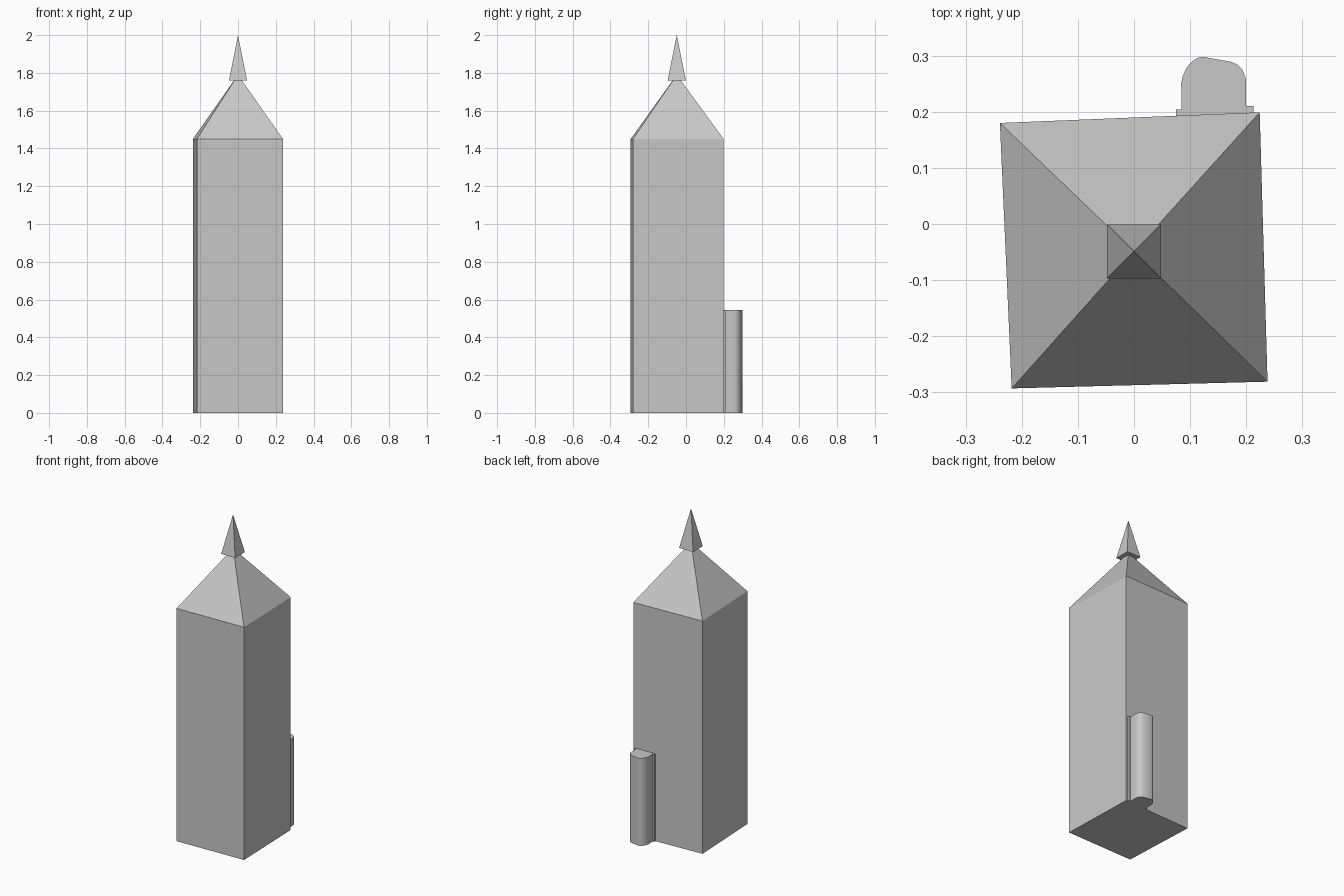
import bpy
import bmesh
import math

if "Cube" in bpy.data.objects:
    bpy.data.objects.remove(bpy.data.objects["Cube"], do_unlink=True)

# Single stone colour
stone = bpy.data.materials.new("light_grey_stone")
stone.use_nodes = True
GREY = (0.58, 0.58, 0.58, 1)
stone.diffuse_color = GREY
stone.node_tree.nodes["Principled BSDF"].inputs["Base Color"].default_value = GREY


def finish(name, bm):
    bmesh.ops.recalc_face_normals(bm, faces=bm.faces)
    mesh = bpy.data.meshes.new(name)
    bm.to_mesh(mesh)
    bm.free()
    mesh.materials.append(stone)
    obj = bpy.data.objects.new(name, mesh)
    bpy.context.collection.objects.link(obj)
    return obj


def prism(name, outline, z0, z1):
    """Closed outline raised straight up and capped."""
    bm = bmesh.new()
    base = bm.faces.new([bm.verts.new((x, y, z0)) for x, y in outline])
    raised = bmesh.ops.extrude_face_region(bm, geom=[base], use_keep_orig=True)
    for v in raised["geom"]:
        if isinstance(v, bmesh.types.BMVert):
            v.co.z = z1
    return finish(name, bm)


def pyramid(name, outline, z0, apex, closed=True):
    """Outline joined to one apex."""
    bm = bmesh.new()
    ring = [bm.verts.new((x, y, z0)) for x, y in outline]
    tip = bm.verts.new(apex)
    for i, v in enumerate(ring):
        bm.faces.new((v, ring[(i + 1) % len(ring)], tip))
    if closed:
        bm.faces.new(ring[::-1])
    return finish(name, bm)


EAVES = 1.45
CENTRE_Y = -0.049

# Tower walls, slightly skewed in plan
plan = [(-0.218, -0.293), (0.238, -0.281), (0.224, 0.199), (-0.239, 0.18)]
prism("tower_walls", plan, 0, EAVES)

# Steep four-sided roof
pyramid("tower_roof", plan, EAVES, (0, CENTRE_Y, 1.79))

# Overhanging spire on the roof tip
s = 0.048
square = [(x * s, CENTRE_Y + y * s) for x, y in ((-1, -1), (1, -1), (1, 1), (-1, 1))]
pyramid("spire", square, 1.76, (0, CENTRE_Y, 2))

# Round-ended stair turret on the back wall
turret_plan = [
    (0.085, 0.18), (0.085, 0.225), (0.084, 0.25), (0.087, 0.264),
    (0.094, 0.279), (0.104, 0.29), (0.113, 0.296), (0.122, 0.298),
    (0.174, 0.289), (0.184, 0.284), (0.193, 0.275), (0.199, 0.261),
    (0.2, 0.245), (0.2, 0.18)]
turret = prism("stair_turret", turret_plan, 0, 0.545)
bpy.ops.object.select_all(action="DESELECT")
turret.select_set(True)
bpy.context.view_layer.objects.active = turret
bpy.ops.object.shade_smooth_by_angle(angle=math.radians(35))

# Narrow shoulders where the turret meets the wall
for side, x0, x1, y in (("right", 0.075, 0.09, 0.204), ("left", 0.19, 0.213, 0.21)):
    prism(side + "_turret_shoulder", [(x0, 0.18), (x1, 0.18), (x1, y), (x0, y)], 0, 0.545)
